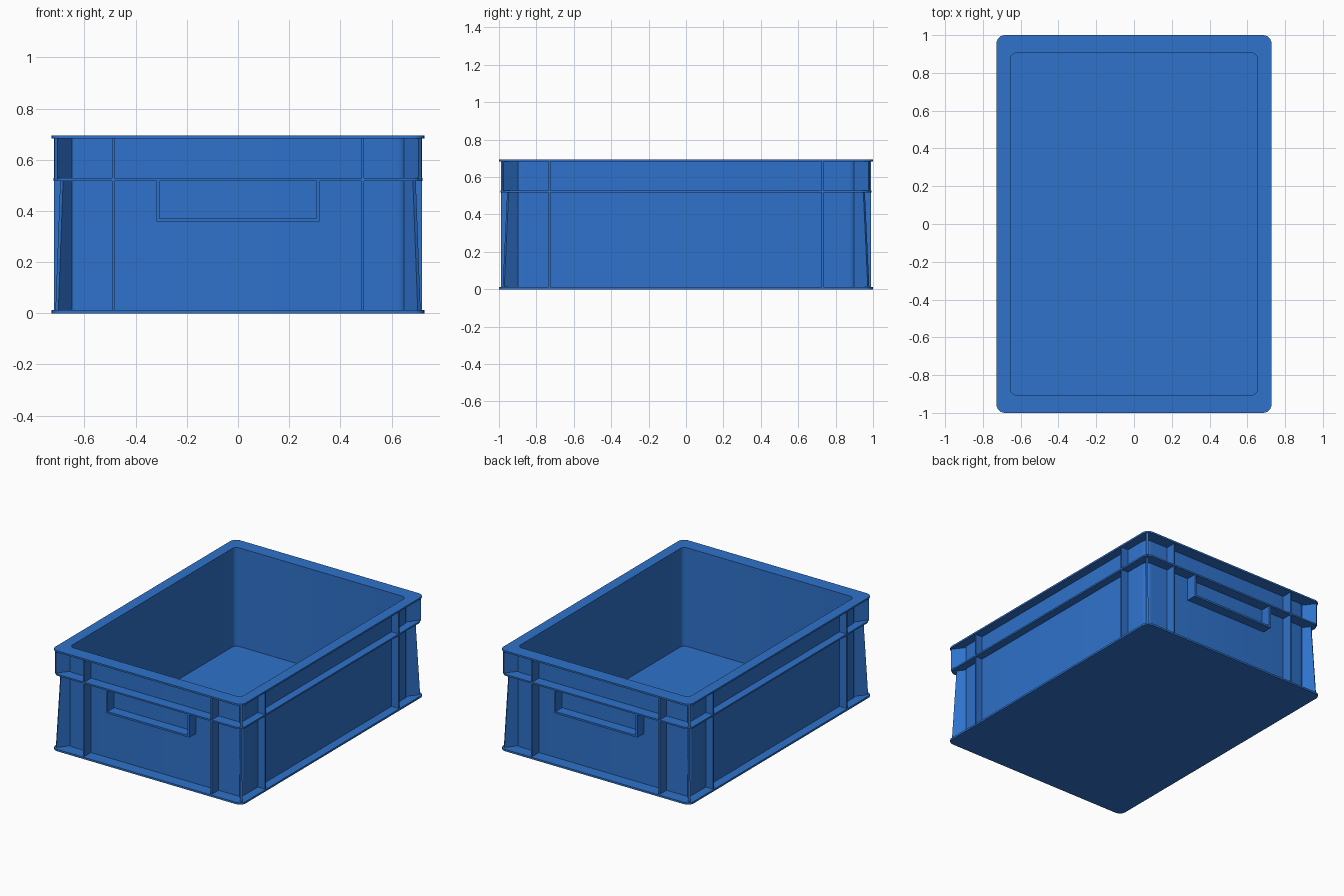
import bpy, bmesh, math
from mathutils import Vector

if "Cube" in bpy.data.objects:
    bpy.data.objects.remove(bpy.data.objects["Cube"], do_unlink=True)

blue = bpy.data.materials.new("blue plastic")
blue.use_nodes = True
COLOR = (0.028, 0.168, 0.597, 1)
blue.diffuse_color = COLOR
blue.node_tree.nodes["Principled BSDF"].inputs["Base Color"].default_value = COLOR

TOP, RIM, MID, SHELF, BASE = 0.695, 0.683, 0.528, 0.517, 0.013
WALL_X, WALL_Y = 0.667, 0.917     # outer wall
OUT_X, OUT_Y = 0.720, 0.988       # rib reach


def finish(name, bm):
    bmesh.ops.recalc_face_normals(bm, faces=bm.faces)
    mesh = bpy.data.meshes.new(name)
    bm.to_mesh(mesh)
    bm.free()
    mesh.materials.append(blue)
    obj = bpy.data.objects.new(name, mesh)
    bpy.context.collection.objects.link(obj)
    return obj


def rounded_loop(bm, hx, hy, r, z, steps=6):
    verts = []
    for i, (sx, sy) in enumerate([(1, 1), (-1, 1), (-1, -1), (1, -1)]):
        for k in range(steps + 1):
            a = math.pi / 2 * (i + k / steps)
            verts.append(bm.verts.new((sx * (hx - r) + r * math.cos(a),
                                       sy * (hy - r) + r * math.sin(a), z)))
    return verts


def box(name, lo, hi):
    bm = bmesh.new()
    bmesh.ops.create_cube(bm, size=1)
    lo, hi = Vector(lo), Vector(hi)
    for v in bm.verts:
        v.co = (lo + hi) / 2 + v.co * (hi - lo)
    return finish(name, bm)


def tub():
    """Shell with its flanges, followed from the inner floor over the rim to the underside."""
    inner = (0.655, 0.905, 0.033)
    wall = (WALL_X, WALL_Y, 0.045)
    shelf = (0.722, 0.991, 0.045)
    edge = (0.728, 1.0, 0.045)
    profile = [(inner, BASE), (inner, TOP), (edge, TOP), (edge, RIM), (wall, RIM),
               (wall, MID), (shelf, MID), (shelf, SHELF), (wall, SHELF),
               (wall, BASE), (edge, BASE), (edge, 0)]
    bm = bmesh.new()
    loops = [rounded_loop(bm, *size, z) for size, z in profile]
    for a, b in zip(loops, loops[1:]):
        for i in range(len(a)):
            j = (i + 1) % len(a)
            bm.faces.new((a[i], a[j], b[j], b[i]))
    bm.faces.new(loops[0])
    bm.faces.new(loops[-1])
    obj = finish("tub", bm)
    bpy.context.view_layer.objects.active = obj
    obj.select_set(True)
    bpy.ops.object.shade_smooth_by_angle(angle=math.radians(35))
    obj.select_set(False)


def corner_fin(name, sx, sy, z0, z1, tip0, tip1, half=0.007):
    """Upright web running outward from a wall corner, with a sloped outer edge."""
    root = Vector((0.650, 0.899))
    side = (Vector(tip0) - root).orthogonal().normalized() * half
    bm = bmesh.new()
    rings = []
    for s in (side, -side):
        corners = [(root, z0), (Vector(tip0), z0), (Vector(tip1), z1), (root, z1)]
        rings.append([bm.verts.new((sx * (p + s).x, sy * (p + s).y, z)) for p, z in corners])
    a, b = rings
    bm.faces.new(a)
    bm.faces.new(b)
    for i in range(4):
        j = (i + 1) % 4
        bm.faces.new((a[i], a[j], b[j], b[i]))
    finish(name, bm)


tub()

# Upright ribs and corner fins, in the lower and upper bands
bands = [("lower", BASE - 0.005, SHELF + 0.005, (0.708, 0.976), (0.689, 0.952)),
         ("upper", MID - 0.005, RIM + 0.005, (0.711, 0.980), (0.711, 0.980))]
T = 0.005
for band, z0, z1, tip0, tip1 in bands:
    for sx, xn in ((1, "left"), (-1, "right")):
        for sy, yn in ((-1, "front"), (1, "back")):
            place = f"{band}_{yn}_{xn}"
            x, y = sx * 0.488, sy * 0.73
            ys = sorted((sy * (WALL_Y - 0.005), sy * OUT_Y))
            xs = sorted((sx * (WALL_X - 0.005), sx * OUT_X))
            box(f"end_rib_{place}", (x - T, ys[0], z0), (x + T, ys[1], z1))
            box(f"side_rib_{place}", (xs[0], y - T, z0), (xs[1], y + T, z1))
            corner_fin(f"corner_fin_{place}", sx, sy, z0, z1, tip0, tip1)

# Grip frames hanging under the middle flange at both ends
W, LOW, G = 0.319, 0.358, 0.013
for sy, yn in ((-1, "front"), (1, "back")):
    ys = sorted((sy * (WALL_Y - 0.005), sy * OUT_Y))
    box(f"grip_bar_{yn}", (-W, ys[0], LOW), (W, ys[1], LOW + G))
    for sx, xn in ((1, "left"), (-1, "right")):
        xs = sorted((sx * (W - G), sx * W))
        box(f"grip_side_{yn}_{xn}", (xs[0], ys[0], LOW + G), (xs[1], ys[1], SHELF + 0.005))
